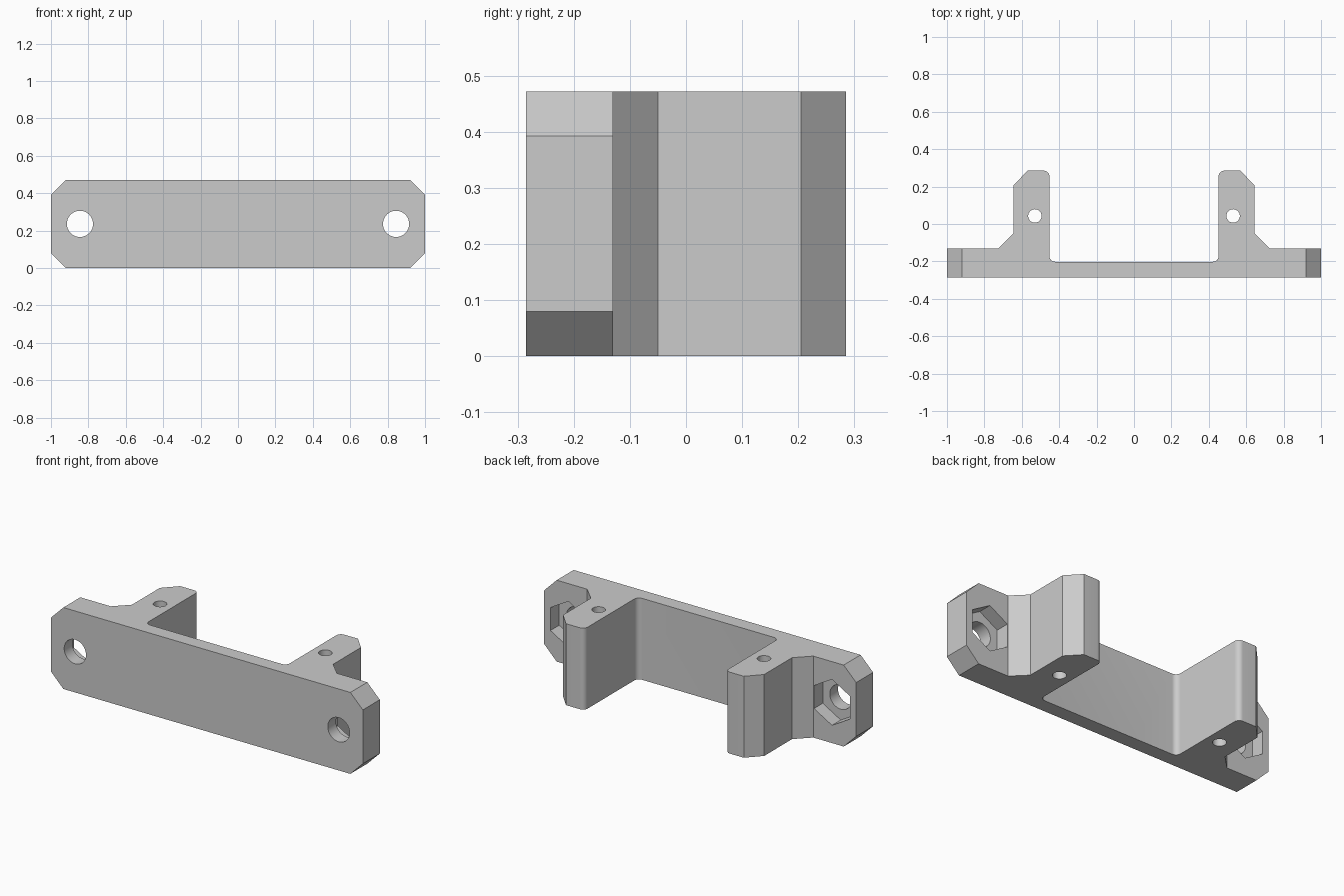
import bpy
import bmesh
from math import cos, sin, pi, radians
from mathutils import Vector

default = bpy.data.objects.get("Cube")
if default:
    bpy.data.objects.remove(default, do_unlink=True)

H = 0.472      # height
D = 0.285      # half depth
C = 0.08       # chamfer size
R = 0.03       # inner corner radius


def prism(name, outline, axis, lo, hi):
    """Extrude a 2D outline along z (outline is x, y) or y (outline is x, z)."""
    def place(u, v, h):
        return Vector((u, v, h)) if axis == "z" else Vector((u, h, v))
    bm = bmesh.new()
    face = bm.faces.new([bm.verts.new(place(u, v, lo)) for u, v in outline])
    grown = bmesh.ops.extrude_face_region(bm, geom=[face])["geom"]
    moved = [g for g in grown if isinstance(g, bmesh.types.BMVert)]
    bmesh.ops.translate(bm, verts=moved, vec=place(0, 0, hi - lo))
    bmesh.ops.recalc_face_normals(bm, faces=bm.faces)
    mesh = bpy.data.meshes.new(name)
    bm.to_mesh(mesh)
    bm.free()
    obj = bpy.data.objects.new(name, mesh)
    bpy.context.collection.objects.link(obj)
    return obj


def ring(cx, cy, r, n, start=0.0):
    return [(cx + r * cos(start + 2 * pi * i / n),
             cy + r * sin(start + 2 * pi * i / n)) for i in range(n)]


def arc(cx, cy, a0, a1, n=8):
    return [(cx + R * cos(radians(a0 + (a1 - a0) * i / n)),
             cy + R * sin(radians(a0 + (a1 - a0) * i / n))) for i in range(n + 1)]


def boolean(target, cutter, operation):
    cutter.hide_render = True
    mod = target.modifiers.new(cutter.name, "BOOLEAN")
    mod.operation, mod.solver, mod.object = operation, "EXACT", cutter
    bpy.ops.object.select_all(action="DESELECT")
    bpy.context.view_layer.objects.active = target
    target.select_set(True)
    bpy.ops.object.modifier_apply(modifier=mod.name)
    bpy.data.objects.remove(cutter, do_unlink=True)


# Bracket body: half plan outline, mirrored across x
inner, outer, web, flange = 0.452, 0.645, -0.202, -0.13
half = [(1, -D), (1, flange), (outer + C, flange), (outer, flange + C),
        (outer, D - C), (outer - C + 0.005, D)]
half += arc(inner + R, D - R, 90, 180)
half += arc(inner - R, web + R, 0, -90)
outline = half + [(-x, y) for x, y in reversed(half)]
bracket = prism("bracket", outline, "z", 0, H)

# Chamfered end corners
corners = [(1, C), (1, H - C), (1 - C, H), (C - 1, H),
           (-1, H - C), (-1, C), (C - 1, 0), (1 - C, 0)]
boolean(bracket, prism("end_chamfers", corners, "y", -1, 1), "INTERSECT")

# Bolt holes, hexagonal nut pockets and vertical pin holes
for s in (-1, 1):
    bolt_x = s * 0.845
    boolean(bracket, prism("bolt_hole", ring(bolt_x, H / 2, 0.07, 48), "y", -1, 1), "DIFFERENCE")
    boolean(bracket, prism("nut_pocket", ring(bolt_x, H / 2, 0.133, 6, pi / 2),
                           "y", flange - 0.08, flange + 0.05), "DIFFERENCE")
    boolean(bracket, prism("pin_hole", ring(s * 0.53, 0.043, 0.036, 40), "z", -1, 1), "DIFFERENCE")

# Plain grey finish
grey = bpy.data.materials.new("plain grey")
grey.use_nodes = True
colour = (0.6, 0.6, 0.6, 1)
grey.diffuse_color = colour
grey.node_tree.nodes["Principled BSDF"].inputs["Base Color"].default_value = colour
bracket.data.materials.clear()
bracket.data.materials.append(grey)
for poly in bracket.data.polygons:
    poly.material_index = 0

bpy.ops.object.select_all(action="DESELECT")
bpy.context.view_layer.objects.active = bracket
bracket.select_set(True)
bpy.ops.object.shade_smooth_by_angle(angle=radians(30))
